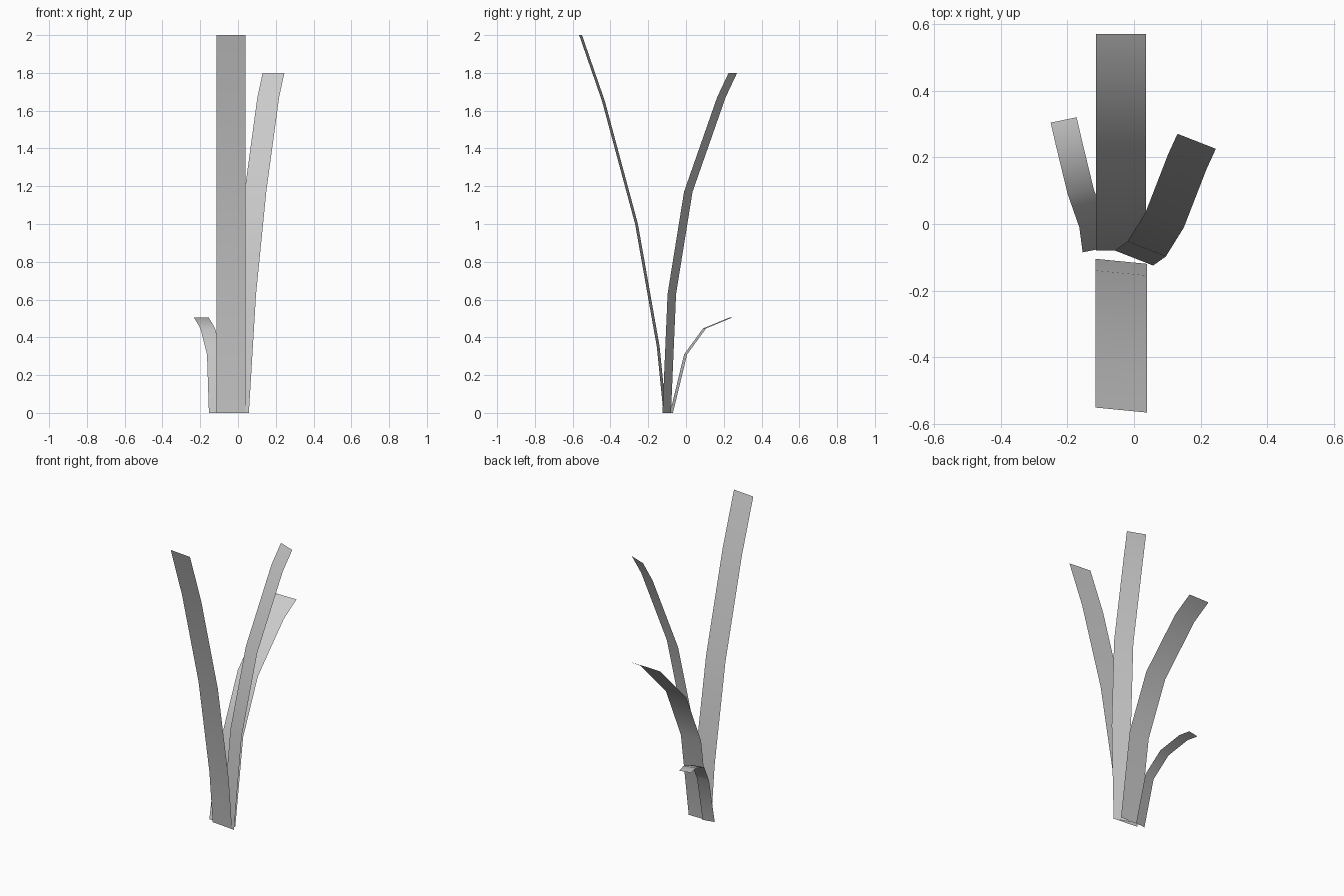
import bpy


def blade(name, half, path):
    """Thin curved leaf: a cross edge (centre -/+ half) swept along the path."""
    verts, faces = [], []
    for x, y, z in path:
        verts += [(x - half[0], y - half[1], z), (x + half[0], y + half[1], z)]
    for i in range(len(path) - 1):
        a = 2 * i
        faces.append((a, a + 1, a + 3, a + 2))
    mesh = bpy.data.meshes.new(name)
    mesh.from_pydata(verts, [], faces)
    mesh.polygons.foreach_set("use_smooth", [True] * len(faces))
    obj = bpy.data.objects.new(name, mesh)
    bpy.context.collection.objects.link(obj)
    return obj


# Tallest leaf, leaning to the front
blade("front_leaf", (-0.077, 0.0075),
      [(-0.038, -0.112, 0), (-0.038, -0.147, 0.35), (-0.038, -0.262, 1.0),
       (-0.038, -0.437, 1.65), (-0.038, -0.558, 2.0)])

# Wide leaf bending to the back
blade("back_leaf", (0.075, 0),
      [(-0.039, -0.08, 0), (-0.039, 0.003, 0.57), (-0.039, 0.16, 0.92),
       (-0.039, 0.435, 1.2), (-0.039, 0.57, 1.28)])

# Tall leaf twisting to the back right
blade("right_leaf", (0.0575, -0.0225),
      [(0.0, -0.102, 0), (0.038, -0.075, 0.63), (0.092, 0.012, 1.17),
       (0.16, 0.187, 1.67), (0.188, 0.248, 1.8)])

# Short drooping leaf on the back left
blade("small_leaf", (0.039, 0.008),
      [(-0.115, -0.077, 0), (-0.125, -0.002, 0.31), (-0.16, 0.098, 0.447),
       (-0.194, 0.238, 0.505), (-0.211, 0.312, 0.505)])
